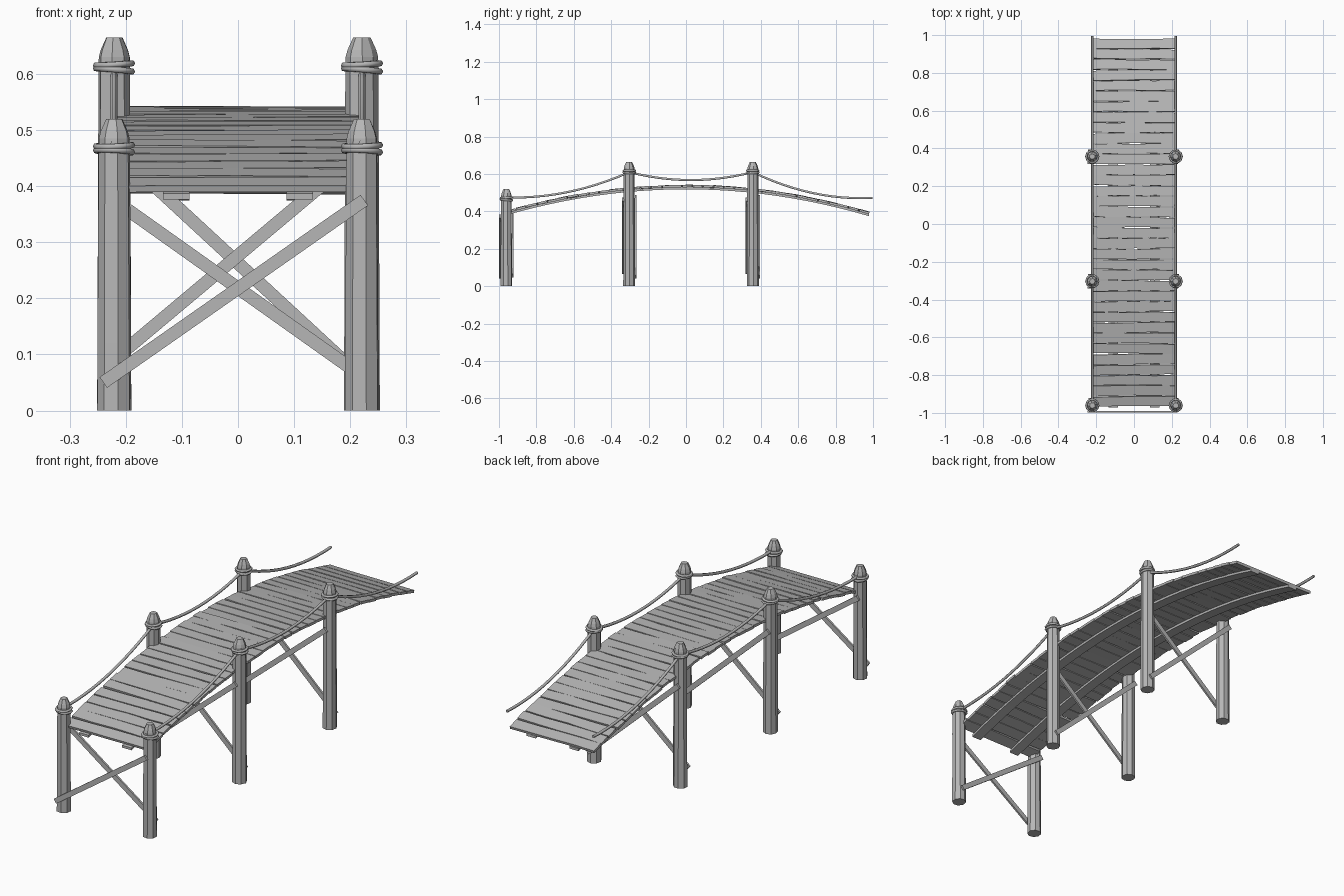
import bpy, bmesh, math, random
from mathutils import Vector, Matrix

random.seed(4)
cube = bpy.data.objects.get("Cube")
if cube:
    bpy.data.objects.remove(cube, do_unlink=True)

wood = bpy.data.materials.new("weathered grey")
wood.use_nodes = True
GREY = (0.47, 0.47, 0.47, 1)
wood.diffuse_color = GREY
wood.node_tree.nodes["Principled BSDF"].inputs["Base Color"].default_value = GREY

POST_X = 0.221
LOW, MIDDLE, HIGH = -0.96, -0.303, 0.357


def jitter(amount):
    return random.uniform(-amount, amount)


def deck_height(y):
    return 0.535 - 0.15 * y * y


def deck_slope(y):
    return math.atan(-0.3 * y)


def finish(name, bm):
    bmesh.ops.recalc_face_normals(bm, faces=bm.faces)
    mesh = bpy.data.meshes.new(name)
    bm.to_mesh(mesh)
    bm.free()
    mesh.materials.append(wood)
    obj = bpy.data.objects.new(name, mesh)
    bpy.context.collection.objects.link(obj)
    return obj


def loft(bm, rings):
    """Skin a row of closed point rings and cap both ends."""
    loops = [[bm.verts.new(p) for p in ring] for ring in rings]
    count = len(loops[0])
    for a, b in zip(loops, loops[1:]):
        for i in range(count):
            j = (i + 1) % count
            bm.faces.new((a[i], a[j], b[j], b[i]))
    bm.faces.new(loops[0][::-1])
    bm.faces.new(loops[-1])


# Posts: rough eight-sided trunks with a chamfered crown
def post(name, x, y, top):
    bm = bmesh.new()
    turn = random.random()
    wobble = [jitter(0.0015) for _ in range(8)]
    profile = [(0.0315, 0), (0.031, 0.12), (0.029, top - 0.055),
               (0.0285, top - 0.035), (0.025, top - 0.022), (0.015, top)]
    rings = []
    for radius, z in profile:
        ring = []
        for i in range(8):
            a = turn + i * math.tau / 8
            r = radius + wobble[i]
            ring.append((x + r * math.cos(a), y + r * math.sin(a), z))
        rings.append(ring)
    loft(bm, rings)
    finish(name, bm)


# Rope: a tube following points
def rope(name, points, radius, closed=False):
    curve = bpy.data.curves.new(name, "CURVE")
    curve.dimensions = "3D"
    curve.bevel_depth = radius
    curve.bevel_resolution = 1
    curve.use_fill_caps = True
    spline = curve.splines.new("POLY")
    spline.points.add(len(points) - 1)
    for target, p in zip(spline.points, points):
        target.co = (*p, 1)
    spline.use_cyclic_u = closed
    curve.materials.append(wood)
    obj = bpy.data.objects.new(name, curve)
    bpy.context.collection.objects.link(obj)


def lashing(name, x, y, z, tilt):
    ring = []
    for i in range(10):
        a = i * math.tau / 10
        ring.append((x + 0.032 * math.cos(a), y + 0.032 * math.sin(a),
                     z + tilt * math.cos(a + y)))
    rope(name, ring, 0.0058, True)


# Brace: a flat board between two points across the bridge
def brace(name, start, end, y):
    a, b = Vector((start[0], y, start[1])), Vector((end[0], y, end[1]))
    along = b - a
    bm = bmesh.new()
    bmesh.ops.create_cube(bm, size=1)
    angle = -math.atan2(along.z, along.x)
    bm.transform(Matrix.Translation((a + b) / 2) @ Matrix.Rotation(angle, 4, "Y")
                 @ Matrix.Diagonal((along.length, 0.009, 0.023, 1)))
    finish(name, bm)


rows = [("front", LOW, 0.52), ("middle", MIDDLE, 0.665), ("back", HIGH, 0.665)]
for row, y, top in rows:
    for side, x in (("left", POST_X), ("right", -POST_X)):
        post(f"{row}_{side}_post", x, y, top)
        lashing(f"{row}_{side}_lashing_upper", x, y, top - 0.048, 0.002)
        lashing(f"{row}_{side}_lashing_lower", x, y, top - 0.058, -0.003)
    low = row == "front"
    brace(f"{row}_brace_near", (-0.24, 0.05 if low else 0.075),
          (0.225, 0.375 if low else 0.465), y - 0.034)
    brace(f"{row}_brace_far", (-0.235, 0.385 if low else 0.48),
          (0.23, 0.055 if low else 0.05), y + 0.034)

# Hand ropes sagging between the posts
anchors = [(LOW - 0.03, 0.476), (MIDDLE, 0.61), (HIGH, 0.61), (0.996, 0.472)]
for side, x in (("left", POST_X), ("right", -POST_X)):
    points = []
    for (y0, z0), (y1, z1) in zip(anchors, anchors[1:]):
        for i in range(12):
            t = i / 12
            points.append((x, y0 + (y1 - y0) * t,
                           z0 + (z1 - z0) * t - 0.17 * t * (1 - t)))
    points.append((x, *anchors[-1]))
    rope(f"{side}_hand_rope", points, 0.0065)

# Planks: uneven boards laid across the arch
COUNT = 35
START, END = -0.965, 0.982
pitch = (END - START) / COUNT
for n in range(COUNT):
    y = START + pitch * (n + 0.5)
    bm = bmesh.new()
    rings = []
    skew = jitter(0.0025)
    for i in range(5):
        s = i / 2 - 1
        x = s * (0.217 + jitter(0.003)) if i in (0, 4) else s * 0.217
        front = -0.0262 + jitter(0.0025) + skew * s
        back = 0.0262 + jitter(0.0025) + skew * s
        rings.append([(x, front, -0.006), (x, back, -0.006),
                      (x, back, 0.006), (x, front, 0.006)])
    loft(bm, rings)
    bm.transform(Matrix.Translation((0, y, deck_height(y) + jitter(0.001)))
                 @ Matrix.Rotation(deck_slope(y) + jitter(0.03), 4, "X")
                 @ Matrix.Rotation(jitter(0.006), 4, "Y"))
    finish(f"plank_{n + 1}", bm)

# Stringers: two bent boards carrying the planks
for side, x in (("left", 0.11), ("right", -0.11)):
    bm = bmesh.new()
    rings = []
    for i in range(25):
        y = -0.972 + 1.95 * i / 24
        z = deck_height(y) - 0.006
        rings.append([(x - 0.024, y, z - 0.011), (x + 0.024, y, z - 0.011),
                      (x + 0.024, y, z), (x - 0.024, y, z)])
    loft(bm, rings)
    finish(f"{side}_stringer", bm)
